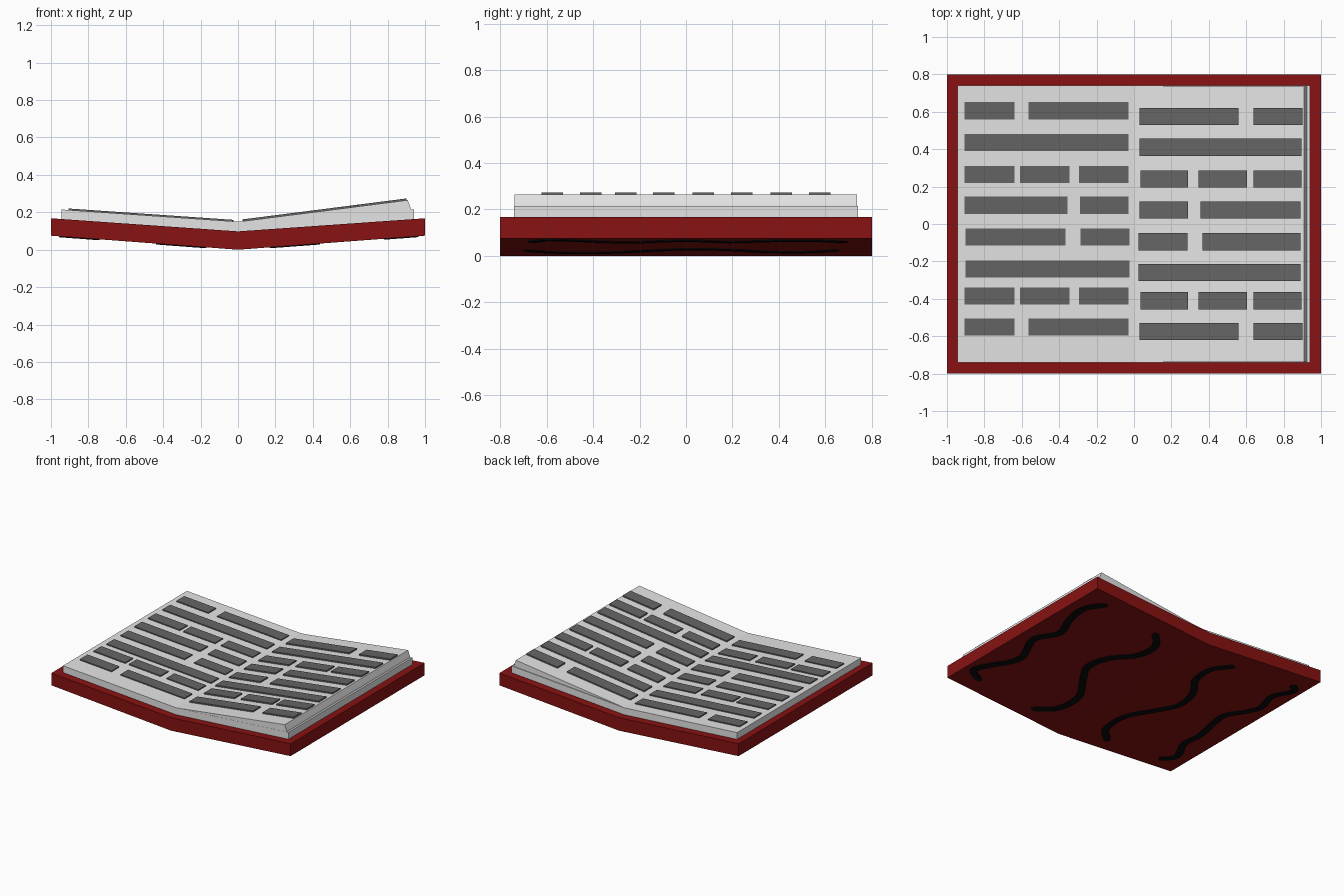
import bpy, bmesh
from mathutils import Vector

if "Cube" in bpy.data.objects:
    bpy.data.objects.remove(bpy.data.objects["Cube"])


def material(name, rgb):
    m = bpy.data.materials.new(name)
    m.diffuse_color = (*rgb, 1)
    m.use_nodes = True
    m.node_tree.nodes["Principled BSDF"].inputs["Base Color"].default_value = m.diffuse_color
    return m


RED = material("cover_red", (0.25, 0.006, 0.006))
PAPER = material("paper_grey", (0.78, 0.78, 0.78))
INK = material("dark_grey", (0.13, 0.13, 0.13))
BLACK = material("black", (0.003, 0.003, 0.003))


def finish(bm, name, mat):
    bmesh.ops.recalc_face_normals(bm, faces=bm.faces)
    me = bpy.data.meshes.new(name)
    bm.to_mesh(me)
    bm.free()
    me.materials.append(mat)
    ob = bpy.data.objects.new(name, me)
    bpy.context.collection.objects.link(ob)
    return ob


def prism(bm, profile, y0, y1):
    """Extrude an xz profile along y."""
    a = [bm.verts.new((x, y0, z)) for x, z in profile]
    b = [bm.verts.new((x, y1, z)) for x, z in profile]
    bm.faces.new(a)
    bm.faces.new(b)
    n = len(a)
    for i in range(n):
        j = (i + 1) % n
        bm.faces.new((a[i], a[j], b[j], b[i]))


def part(name, profile, y0, y1, mat):
    bm = bmesh.new()
    prism(bm, profile, y0, y1)
    finish(bm, name, mat)


# Bent cover and the page block lying in it
part("cover", [(-1, .075), (0, 0), (1, .075), (1, .168), (0, .098), (-1, .168)],
     -.8, .8, RED)
part("page_block", [(-.945, .155), (0, .09), (.94, .155), (.94, .215), (0, .15), (-.945, .215)],
     -.74, .74, PAPER)
# Lifted stack of pages on the right
part("lifted_pages", [(0, .149), (.925, .213), (.922, .225), (.908, .265)],
     -.739, .735, PAPER)


# Raised text bars: (row centre, [(x start, x end), ...])
def text_bars(name, rows, height, thick):
    bm = bmesh.new()
    for y, spans in rows:
        for x0, x1 in spans:
            prism(bm, [(x0, height(x0) - .003), (x1, height(x1) - .003),
                       (x1, height(x1) + thick), (x0, height(x0) + thick)], y - .046, y + .046)
    finish(bm, name, INK)


L_THREE = [(-.905, -.64), (-.61, -.345), (-.295, -.03)]
L_TWO = [(-.905, -.64), (-.565, -.03)]
text_bars("left_text", [
    (.605, L_TWO), (.435, [(-.905, -.03)]), (.265, L_THREE),
    (.10, [(-.905, -.355), (-.29, -.03)]), (-.07, [(-.9, -.365), (-.285, -.025)]),
    (-.24, [(-.9, -.025)]), (-.385, L_THREE), (-.55, L_TWO),
], lambda x: .15 - .0688 * x, .008)

R_THREE = [(.035, .29), (.345, .605), (.64, .895)]
R_TWO = [(.03, .56), (.64, .9)]
text_bars("right_text", [
    (.575, R_TWO), (.41, [(.03, .895)]), (.24, R_THREE),
    (.075, [(.03, .29), (.355, .89)]), (-.095, [(.025, .285), (.365, .89)]),
    (-.26, [(.025, .89)]), (-.41, R_THREE), (-.575, R_TWO),
], lambda x: .149 + .1278 * x, .01)


# Wavy stripes on the underside of the cover
def smooth_path(pts, steps=6):
    p = [Vector(q) for q in pts]
    p = [2 * p[0] - p[1]] + p + [2 * p[-1] - p[-2]]
    out = []
    for a, b, c, d in zip(p, p[1:], p[2:], p[3:]):
        for k in range(steps):
            t = k / steps
            out.append(.5 * (2 * b + (c - a) * t + (2 * a - 5 * b + 4 * c - d) * t * t
                             + (3 * b - a - 3 * c + d) * t ** 3))
    return out + [p[-2]]


def ribbon(name, pts, half=.026):
    path = smooth_path(pts)
    bm = bmesh.new()
    rings = []
    for i, p in enumerate(path):
        t = (path[min(i + 1, len(path) - 1)] - path[max(i - 1, 0)]).normalized()
        w = half * (.6 if i in (0, len(path) - 1) else 1)
        side = Vector((-t.y, t.x)) * w
        ring = []
        for q, dz in ((p + side, .002), (p - side, .002), (p - side, -.005), (p + side, -.005)):
            ring.append(bm.verts.new((q.x, q.y, .075 * abs(q.x) + dz)))
        rings.append(ring)
    for a, b in zip(rings, rings[1:]):
        for i in range(4):
            j = (i + 1) % 4
            bm.faces.new((a[i], a[j], b[j], b[i]))
    bm.faces.new(rings[0])
    bm.faces.new(rings[-1])
    finish(bm, name, BLACK)


inner = [(.34, -.69), (.215, -.55), (.21, -.34), (.33, -.15), (.41, 0),
         (.375, .18), (.26, .35), (.25, .525), (.355, .65)]
ribbon("inner_wave_right", inner)
ribbon("inner_wave_left", [(-x, y) for x, y in inner])
ribbon("outer_wave_right", [(.82, -.667), (.935, -.6), (.9, -.477), (.83, -.346), (.81, -.219),
                            (.896, 0), (.82, .182), (.88, .363), (.9, .538), (.82, .69)])
ribbon("outer_wave_left", [(-.81, -.70), (-.89, -.6), (-.81, -.434), (-.82, -.272), (-.785, -.105),
                           (-.77, .054), (-.85, .17), (-.9, .28), (-.86, .45), (-.93, .59), (-.87, .66)])
